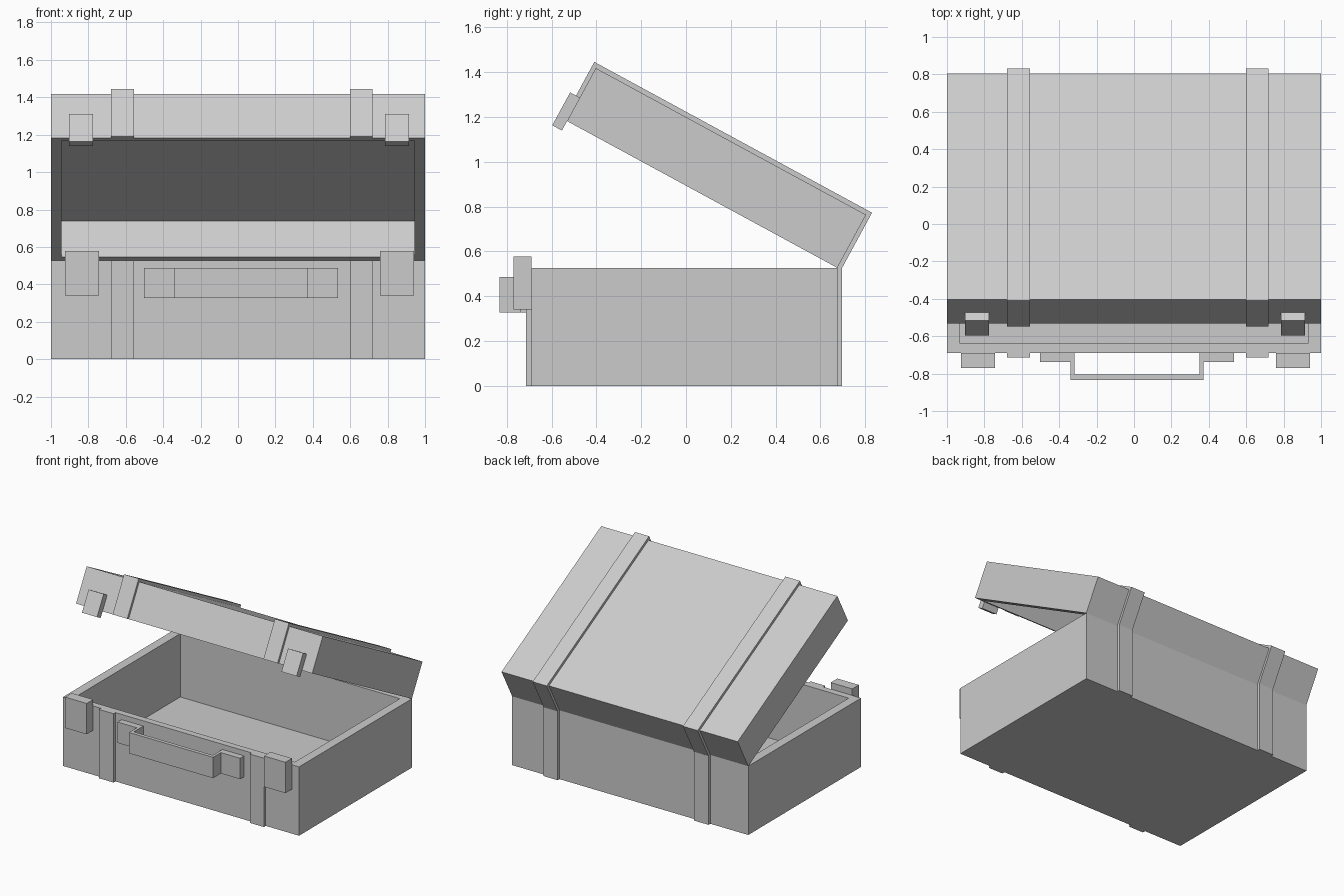
import bpy, bmesh
from math import radians
from mathutils import Matrix, Vector

if "Cube" in bpy.data.objects:
    bpy.data.objects.remove(bpy.data.objects["Cube"])

# Lid frame: origin on the hinge line, lid extends towards local -y
LID = Matrix.Translation((0, 0.675, 0.527)) @ Matrix.Rotation(radians(-28.5), 4, 'X')
STRAPS = ((-0.679, -0.555), (0.599, 0.718))


def finish(name, bm, frame=None):
    bmesh.ops.recalc_face_normals(bm, faces=bm.faces)
    me = bpy.data.meshes.new(name)
    bm.to_mesh(me)
    bm.free()
    ob = bpy.data.objects.new(name, me)
    bpy.context.collection.objects.link(ob)
    if frame:
        ob.matrix_world = frame
    return ob


def add_box(bm, x, y, z):
    lo, hi = Vector((x[0], y[0], z[0])), Vector((x[1], y[1], z[1]))
    m = Matrix.Translation((lo + hi) / 2) @ Matrix.Diagonal((*(hi - lo), 1))
    bmesh.ops.create_cube(bm, size=1, matrix=m)


def box(name, x, y, z, frame=None):
    bm = bmesh.new()
    add_box(bm, x, y, z)
    return finish(name, bm, frame)


def tray(name, x, y, z, ix, iy, floor, up, frame=None):
    """Box hollowed through its top (up=1) or bottom (up=-1) face."""
    bm = bmesh.new()
    add_box(bm, x, y, z)
    bm.normal_update()
    face = next(f for f in bm.faces if f.normal.z * up > 0.9)
    bmesh.ops.inset_region(bm, faces=[face], thickness=0.03)
    for v in face.verts:
        v.co.x = ix[1] if v.co.x > 0 else ix[0]
        v.co.y = iy[1] if v.co.y > sum(y) / 2 else iy[0]
    inner = bmesh.ops.extrude_discrete_faces(bm, faces=[face])['faces'][0]
    for v in inner.verts:
        v.co.z = floor
    return finish(name, bm, frame)


def extrude(name, pts, vec, frame=None):
    bm = bmesh.new()
    f = bm.faces.new([bm.verts.new(p) for p in pts])
    new = bmesh.ops.extrude_face_region(bm, geom=[f], use_keep_orig=True)['geom']
    bmesh.ops.translate(bm, vec=vec, verts=[g for g in new if isinstance(g, bmesh.types.BMVert)])
    return finish(name, bm, frame)


# Case shells
tray("case_base", (-1, 1), (-0.69, 0.675), (0, 0.527),
     (-0.93, 0.93), (-0.64, 0.63), 0.042, 1)
tray("case_lid", (-1, 1), (-1.372, 0), (0, 0.269),
     (-0.943, 0.943), (-1.345, -0.04), 0.22, -1, LID)

# Straps: vertical bands on the base, one wrapped band over the lid
for i, (x0, x1) in enumerate(STRAPS):
    box(f"base_strap_front_{i}", (x0, x1), (-0.713, -0.69), (0, 0.527))
    box(f"base_strap_back_{i}", (x0, x1), (0.675, 0.697), (0, 0.527))
    band = [(0.019, 0), (0.019, 0.29), (-1.391, 0.29), (-1.391, 0),
            (-1.372, 0), (-1.372, 0.269), (0, 0.269), (0, 0)]
    extrude(f"lid_strap_{i}", [(x0, y, z) for y, z in band], (x1 - x0, 0, 0), LID)

# Latches on base and lid
for side, s in (("left", -1), ("right", 1)):
    c = 0.008 + s * 0.842
    box(f"base_latch_{side}", (c - 0.091, c + 0.091), (-0.77, -0.69), (0.341, 0.577))
    c = 0.005 + s * 0.845
    box(f"lid_latch_{side}", (c - 0.064, c + 0.064), (-1.421, -1.372), (-0.048, 0.119), LID)

# Handle: stepped outline mirrored about its centre
half = [(0.335, -0.805), (0.335, -0.69), (0.519, -0.69),
        (0.519, -0.738), (0.356, -0.738), (0.356, -0.833)]
outline = half + [(-x, y) for x, y in reversed(half)]
extrude("handle", [(x + 0.016, y, 0.327) for x, y in outline], (0, 0, 0.16))
